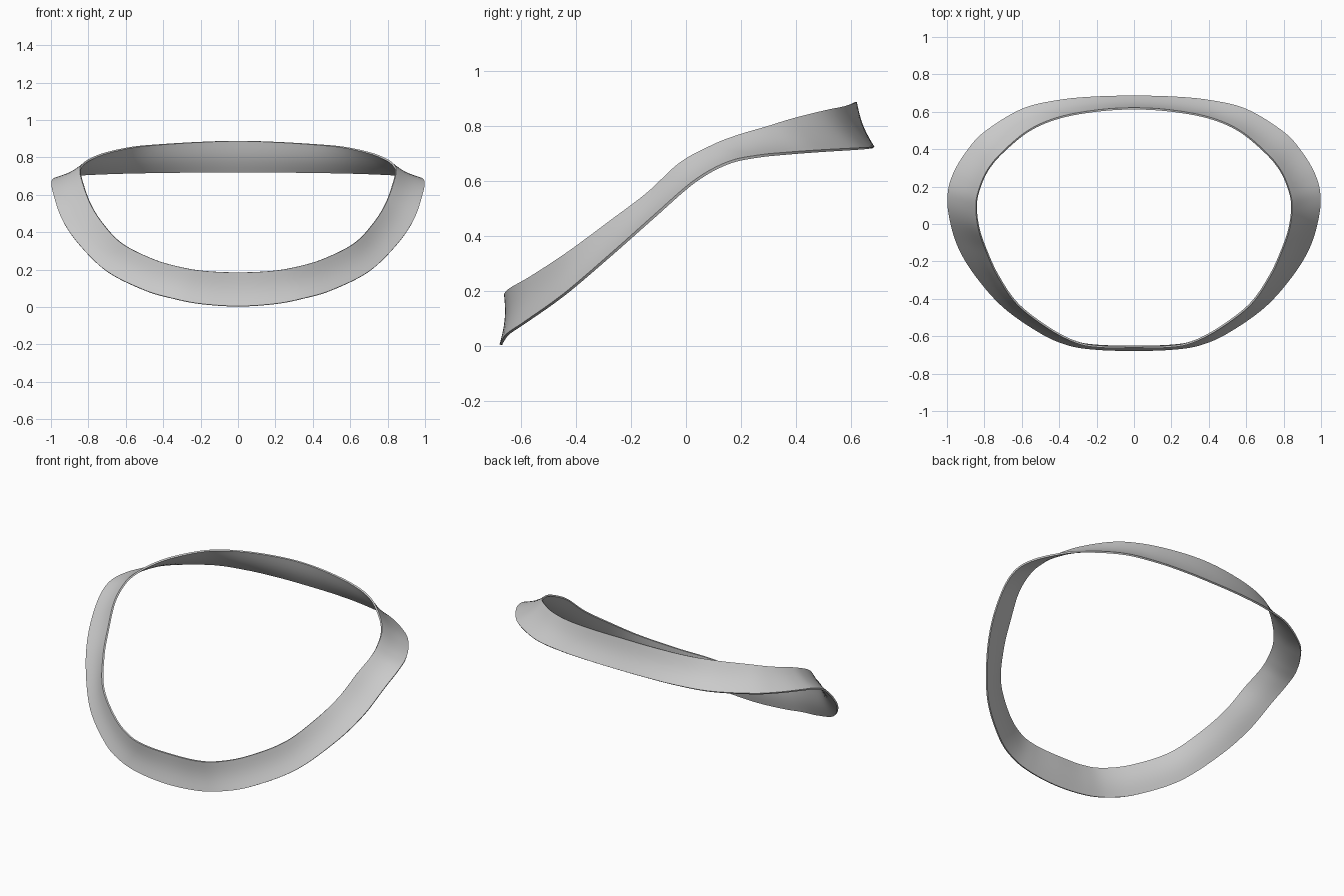
import bpy, bmesh, math
from mathutils import Vector

if "Cube" in bpy.data.objects:
    bpy.data.objects.remove(bpy.data.objects["Cube"])

# Right half of the two band edges, from back centre round to front centre
OUTER = [(0, .682, .722), (.2, .678, .722), (.4, .66, .72), (.6, .612, .717),
         (.8, .49, .71), (.9, .38, .702), (.97, .26, .69), (.996, .15, .665),
         (.985, .03, .598), (.94, -.12, .468), (.85, -.27, .335), (.7, -.44, .19),
         (.5, -.58, .09), (.35, -.645, .046), (.2, -.668, .017), (0, -.674, .004)]
INNER = [(0, .617, .888), (.2, .605, .882), (.4, .568, .87), (.56, .5, .855),
         (.7, .385, .825), (.78, .29, .795), (.825, .19, .765), (.843, .1, .73),
         (.83, -.02, .665), (.79, -.14, .555), (.725, -.28, .45), (.62, -.43, .34),
         (.45, -.56, .255), (.3, -.635, .212), (.17, -.656, .192), (0, -.656, .185)]
SUB, ACROSS, DISH, THICK = 8, 6, .010, .010


def closed_spline(half):
    """Mirror the half path and return a smooth closed loop of points."""
    pts = [Vector(p) for p in half]
    pts += [Vector((-p.x, p.y, p.z)) for p in reversed(pts[1:-1])]
    n, out = len(pts), []
    for i in range(n):
        a, b, c, d = (pts[(i + k) % n] for k in (-1, 0, 1, 2))
        for s in range(SUB):
            t = s / SUB
            out.append(.5 * (2 * b + (c - a) * t + (2 * a - 5 * b + 4 * c - d) * t * t
                             + (3 * b - a - 3 * c + d) * t ** 3))
    return out


outer, inner = closed_spline(OUTER), closed_spline(INNER)
n = len(outer)

# Band skin, slightly dished between its two edges
bm = bmesh.new()
rows = []
for i in range(n):
    tangent = outer[(i + 1) % n] + inner[(i + 1) % n] - outer[i - 1] - inner[i - 1]
    normal = tangent.cross(inner[i] - outer[i]).normalized()
    mid = (outer[i] + inner[i]) / 2
    if normal.dot(Vector((-mid.x, -mid.y, 0))) < 0:
        normal.negate()
    rows.append([bm.verts.new(outer[i].lerp(inner[i], j / ACROSS)
                              + normal * DISH * math.sin(math.pi * j / ACROSS))
                 for j in range(ACROSS + 1)])
for i in range(n):
    a, b = rows[i], rows[(i + 1) % n]
    for j in range(ACROSS):
        bm.faces.new((a[j], a[j + 1], b[j + 1], b[j]))
bmesh.ops.recalc_face_normals(bm, faces=bm.faces)
mesh = bpy.data.meshes.new("curved_band")
bm.to_mesh(mesh)
bm.free()
band = bpy.data.objects.new("curved_band", mesh)
bpy.context.collection.objects.link(band)

# Thin wall
solid = band.modifiers.new("wall", 'SOLIDIFY')
solid.thickness = THICK
solid.offset = 0
bpy.context.view_layer.objects.active = band
band.select_set(True)
bpy.ops.object.modifier_apply(modifier="wall")
bpy.ops.object.shade_smooth_by_angle(angle=math.radians(40))
